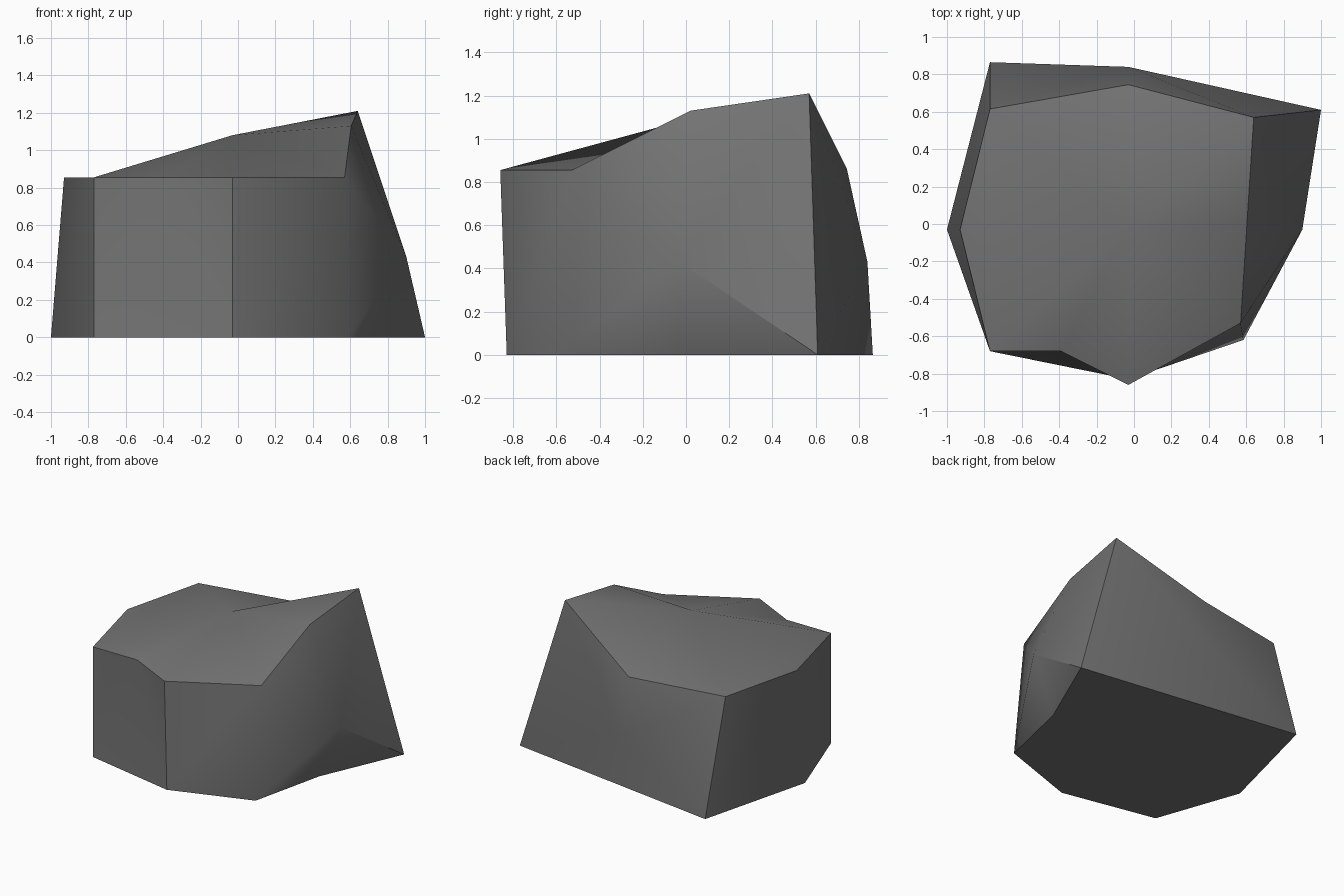
import bpy
import bmesh

if "Cube" in bpy.data.objects:
    bpy.data.objects.remove(bpy.data.objects["Cube"])

bm = bmesh.new()


def ring(points):
    return [bm.verts.new(p) for p in points]


def fan(hub, rim, closed=False):
    """Triangles from a hub vertex to a rim given counter-clockwise from outside."""
    ends = rim[1:] + rim[:1] if closed else rim[1:]
    for a, b in zip(rim, ends):
        bm.faces.new((hub, a, b))


H = 0.855  # height of the lower rim

# Base outline, counter-clockwise from the left
b_left, b_fl, b_front, b_fr, b_right, b_br, b_bl = base = ring([
    (-1.0, -0.03, 0), (-0.77, -0.68, 0), (-0.03, -0.83, 0), (0.585, -0.62, 0),
    (0.72, -0.03, 0), (1.0, 0.61, 0), (-0.77, 0.865, 0)])

# Upper rim, in the same order, with a notch in the front edge
t_left, t_fl, t_notch, t_front, t_fr, t_right, t_br, t_back, t_bl = ring([
    (-0.93, -0.03, H), (-0.77, -0.68, H), (-0.39, -0.68, H), (-0.03, -0.86, H),
    (0.57, -0.53, H), (0.605, 0.02, 1.13), (0.64, 0.57, 1.21),
    (-0.03, 0.745, 0.86), (-0.77, 0.615, H)])

# Bulging middles of the top, right and back sides
top_mid, right_mid, back_mid = ring([
    (-0.03, -0.03, 1.08), (0.9, -0.03, 0.43), (-0.03, 0.84, 0.43)])

# Underside
bm.faces.new(base[::-1])

# Top: flat left shelf and a slope rising to the back right peak
bm.faces.new((t_left, t_fl, t_bl))
fan(top_mid, [t_fl, t_notch, t_front, t_fr, t_right, t_br, t_back, t_bl], closed=True)

# Left side and front right panel
for a, b, c, d in ((b_bl, b_left, t_left, t_bl), (b_left, b_fl, t_fl, t_left),
                   (b_front, b_fr, t_fr, t_front)):
    bm.faces.new((a, b, c, d))

# Notched front left panel
fan(t_notch, [t_fl, b_fl, b_front, t_front])

# Right and back sides
fan(right_mid, [b_fr, b_right, b_br, t_br, t_right, t_fr], closed=True)
fan(back_mid, [b_br, b_bl, t_bl, t_back, t_br], closed=True)

mesh = bpy.data.meshes.new("rock")
bm.to_mesh(mesh)
bm.free()

grey = bpy.data.materials.new("stone grey")
grey.diffuse_color = (0.17, 0.17, 0.17, 1)
grey.use_nodes = True
grey.node_tree.nodes["Principled BSDF"].inputs["Base Color"].default_value = grey.diffuse_color
mesh.materials.append(grey)

rock = bpy.data.objects.new("rock", mesh)
bpy.context.collection.objects.link(rock)
bpy.context.view_layer.objects.active = rock
rock.select_set(True)
bpy.ops.object.shade_smooth_by_angle(angle=0.7)
